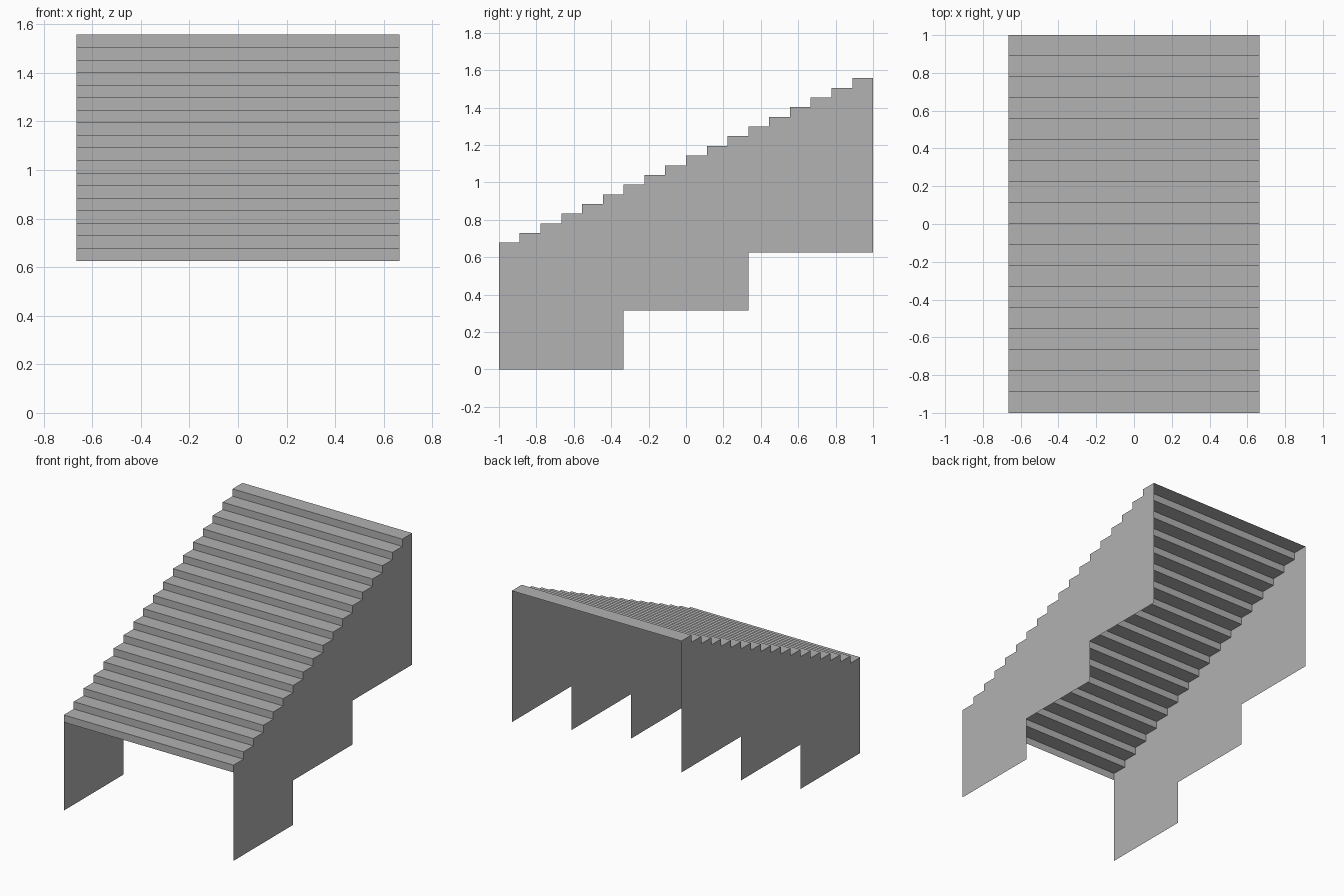
import bpy

cube = bpy.data.objects.get("Cube")
if cube:
    bpy.data.objects.remove(cube, do_unlink=True)

HALF_WIDTH = 0.665
STEPS = 18
BASE, TOP = 0.626, 1.557
TREAD = 2 / STEPS
RISE = (TOP - BASE) / STEPS

grey = bpy.data.materials.new("concrete grey")
grey.use_nodes = True
colour = (0.445, 0.445, 0.445, 1)
grey.diffuse_color = colour
grey.node_tree.nodes["Principled BSDF"].inputs["Base Color"].default_value = colour


def add_sheet(name, verts, faces):
    mesh = bpy.data.meshes.new(name)
    mesh.from_pydata(verts, [], faces)
    mesh.materials.append(grey)
    mesh.update()
    obj = bpy.data.objects.new(name, mesh)
    bpy.context.collection.objects.link(obj)
    return obj


# Stepped profile (y, z), from the front foot of the first riser to the back
profile = [(-1, BASE)]
for i in range(STEPS):
    z = BASE + (i + 1) * RISE
    profile += [(-1 + i * TREAD, z), (-1 + (i + 1) * TREAD, z)]

# Open-backed sheet of risers and treads
verts = [(x, y, z) for y, z in profile for x in (-HALF_WIDTH, HALF_WIDTH)]
faces = [(2 * i, 2 * i + 1, 2 * i + 3, 2 * i + 2) for i in range(len(profile) - 1)]
add_sheet("stair_treads_and_risers", verts, faces)

# Thin side walls with a three-level underside
underside = [(1, BASE), (1 / 3, BASE), (1 / 3, 0.315),
             (-1 / 3, 0.315), (-1 / 3, 0), (-1, 0)]
outline = profile + underside
for name, side in (("left_side_wall", 1), ("right_side_wall", -1)):
    points = [(side * HALF_WIDTH, y, z) for y, z in outline]
    if side > 0:
        points.reverse()  # outward-facing normals
    add_sheet(name, points, [tuple(range(len(points)))])
